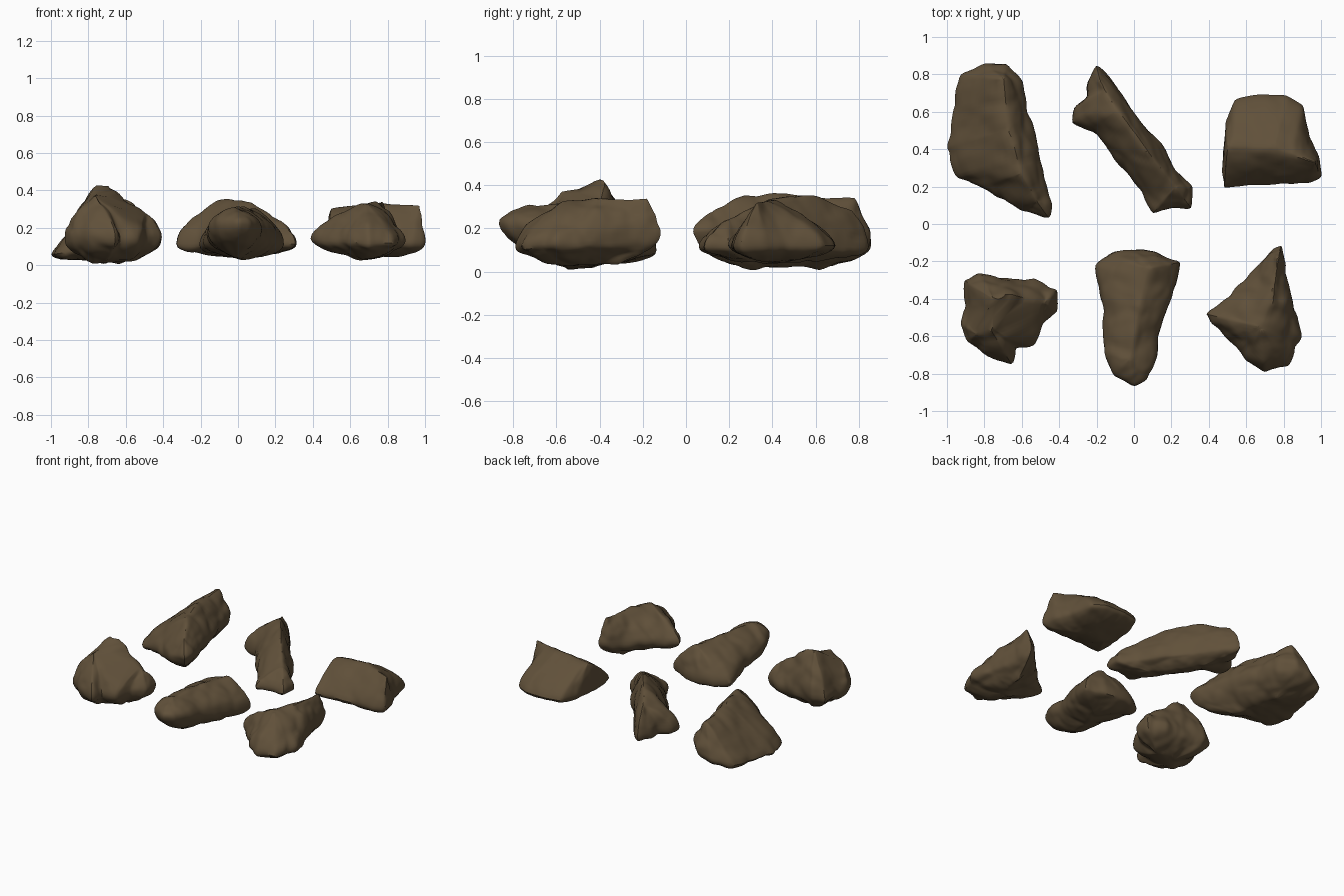
import bpy
import bmesh
from mathutils import Vector, noise

cube = bpy.data.objects.get("Cube")
if cube:
    bpy.data.objects.remove(cube, do_unlink=True)

# One earthy brown for every rock
stone = bpy.data.materials.new("brown_stone")
stone.use_nodes = True
COLOUR = (0.118, 0.081, 0.042, 1)
stone.diffuse_color = COLOUR
bsdf = next(n for n in stone.node_tree.nodes if n.type == 'BSDF_PRINCIPLED')
bsdf.inputs["Base Color"].default_value = COLOUR
bsdf.inputs["Roughness"].default_value = 0.9

SIDES = 112
RINGS = 14


def resample(points, count):
    """Evenly spaced points along a closed outline."""
    pts = [Vector(p) for p in points]
    edges = list(zip(pts, pts[1:] + pts[:1]))
    step = sum((b - a).length for a, b in edges) / count
    result, travelled = [], 0.0
    for a, b in edges:
        length = (b - a).length
        while len(result) < count and len(result) * step < travelled + length:
            result.append(a.lerp(b, (len(result) * step - travelled) / length))
        travelled += length
    return result


def nearest_on_ridge(p, ridge):
    """Closest ridge point in plan, carrying the ridge height."""
    best = None
    for a, b in zip(ridge, ridge[1:]):
        run = (b - a).to_2d()
        t = max(0, min(1, (p - a.to_2d()).dot(run) / run.length_squared))
        q = a.lerp(b, t)
        dist = (q.to_2d() - p).length
        if best is None or dist < best[0]:
            best = (dist, q)
    return best[1]


def roughness(co, seed):
    """Chipped facets with finer weathering on top."""
    p = co + Vector((seed, seed, seed)) * 3
    cells = noise.voronoi(p * 6)[0]
    chips = min(cells[1] - cells[0], 0.4) - 0.17
    lumps = noise.fractal(p * 5, 0.9, 2.0, 3)
    grain = noise.fractal(p * 16, 1.0, 2.0, 2)
    return chips * 0.03 + lumps * 0.012 + grain * 0.004


def soften(bm, factor):
    bmesh.ops.smooth_vert(bm, verts=bm.verts, factor=factor,
                          use_axis_x=True, use_axis_y=True, use_axis_z=True)


def rock(name, seed, outline, ridge, waist, tilt, base, bulge, rough=1.0):
    """Loft from a rounded keel, out to the plan outline, up to the ridge."""
    ridge = [Vector(p) for p in ridge]
    plan = resample(outline, SIDES)
    centre = sum(plan, Vector((0, 0))) / SIDES
    bm = bmesh.new()
    rings = []
    for level in range(-RINGS, RINGS + 1):
        t = 0.95 * abs(level / RINGS) ** 1.3
        ring = []
        for p in plan:
            q = nearest_on_ridge(p, ridge)
            edge_z = waist + (p - centre).dot(Vector(tilt))
            if level > 0:
                goal, goal_z, power = q.to_2d(), q.z, bulge
            else:
                goal, goal_z, power = q.to_2d().lerp(centre, 0.5), base, 0.5
            xy = p.lerp(goal, t)
            z = edge_z + (goal_z - edge_z) * t ** power
            ring.append(bm.verts.new((xy.x, xy.y, z)))
        rings.append(ring)
    for low, high in zip(rings, rings[1:]):
        for i in range(SIDES):
            j = (i + 1) % SIDES
            bm.faces.new((low[i], low[j], high[j], high[i]))
    caps = [bm.faces.new(rings[0]), bm.faces.new(rings[-1])]
    bmesh.ops.triangulate(bm, faces=caps)
    bmesh.ops.remove_doubles(bm, verts=bm.verts, dist=0.001)
    bmesh.ops.recalc_face_normals(bm, faces=bm.faces)
    soften(bm, 0.5)
    bm.normal_update()
    moves = [(v, v.normal * roughness(v.co, seed) * rough) for v in bm.verts]
    for v, move in moves:
        v.co += move
    soften(bm, 0.4)

    mesh = bpy.data.meshes.new(name)
    bm.to_mesh(mesh)
    bm.free()
    mesh.materials.append(stone)
    obj = bpy.data.objects.new(name, mesh)
    bpy.context.collection.objects.link(obj)
    bpy.ops.object.select_all(action='DESELECT')
    obj.select_set(True)
    bpy.context.view_layer.objects.active = obj
    bpy.ops.object.shade_smooth_by_angle(angle=0.6)


# Back row
rock("back_right_rock", 1,
     [(-1, .4), (-.97, .62), (-.92, .8), (-.8, .87), (-.68, .86), (-.59, .76),
      (-.58, .65), (-.51, .42), (-.44, .1), (-.45, .03), (-.6, .07),
      (-.78, .18), (-.95, .25)],
     [(-.7, .77, .34), (-.67, .5, .36), (-.6, .27, .37), (-.52, .12, .28)],
     .13, (.26, .04), .01, .72, .8)
rock("back_middle_rock", 2,
     [(-.33, .54), (-.32, .62), (-.25, .68), (-.25, .76), (-.2, .85),
      (-.11, .76), (0, .6), (.15, .42), (.22, .3), (.32, .2), (.31, .08),
      (.2, .08), (.1, .05), (.04, .17), (-.1, .34), (-.22, .49)],
     [(-.18, .76, .29), (-.09, .61, .36), (.08, .38, .34), (.22, .2, .24)],
     .11, (0, 0), .04, .5, .7)
rock("back_left_rock", 3,
     [(.48, .19), (.475, .4), (.49, .55), (.54, .67), (.65, .7), (.82, .69),
      (.91, .64), (.94, .46), (.99, .36), (1, .25), (.93, .22), (.7, .21)],
     [(.5, .41, .31), (.75, .4, .34), (.97, .33, .33)],
     .12, (0, 0), .04, .7, .5)

# Front row
rock("front_right_rock", 4,
     [(-.91, -.3), (-.83, -.26), (-.72, -.29), (-.53, -.29), (-.41, -.35),
      (-.41, -.47), (-.5, -.53), (-.53, -.65), (-.63, -.67), (-.65, -.75),
      (-.78, -.71), (-.9, -.63), (-.94, -.53), (-.91, -.44)],
     [(-.84, -.59, .31), (-.77, -.56, .38), (-.75, -.4, .44),
      (-.69, -.39, .44), (-.48, -.42, .27)],
     .15, (0, 0), .01, .65, .8)
rock("front_middle_rock", 5,
     [(-.2, -.22), (-.13, -.16), (0, -.13), (.12, -.15), (.25, -.2),
      (.21, -.38), (.13, -.6), (.12, -.72), (.07, -.83), (0, -.87),
      (-.11, -.81), (-.16, -.68), (-.17, -.45), (-.2, -.3)],
     [(.08, -.24, .3), (.03, -.45, .31), (-.02, -.72, .31)],
     .15, (0, -.18), .03, .45, .7)
rock("front_left_rock", 6,
     [(.38, -.48), (.5, -.38), (.65, -.24), (.73, -.14), (.79, -.11),
      (.81, -.25), (.87, -.46), (.9, -.6), (.83, -.76), (.7, -.8),
      (.6, -.74), (.5, -.62), (.4, -.52)],
     [(.77, -.19, .34), (.74, -.4, .34), (.68, -.55, .33)],
     .14, (0, .08), .03, .6)
